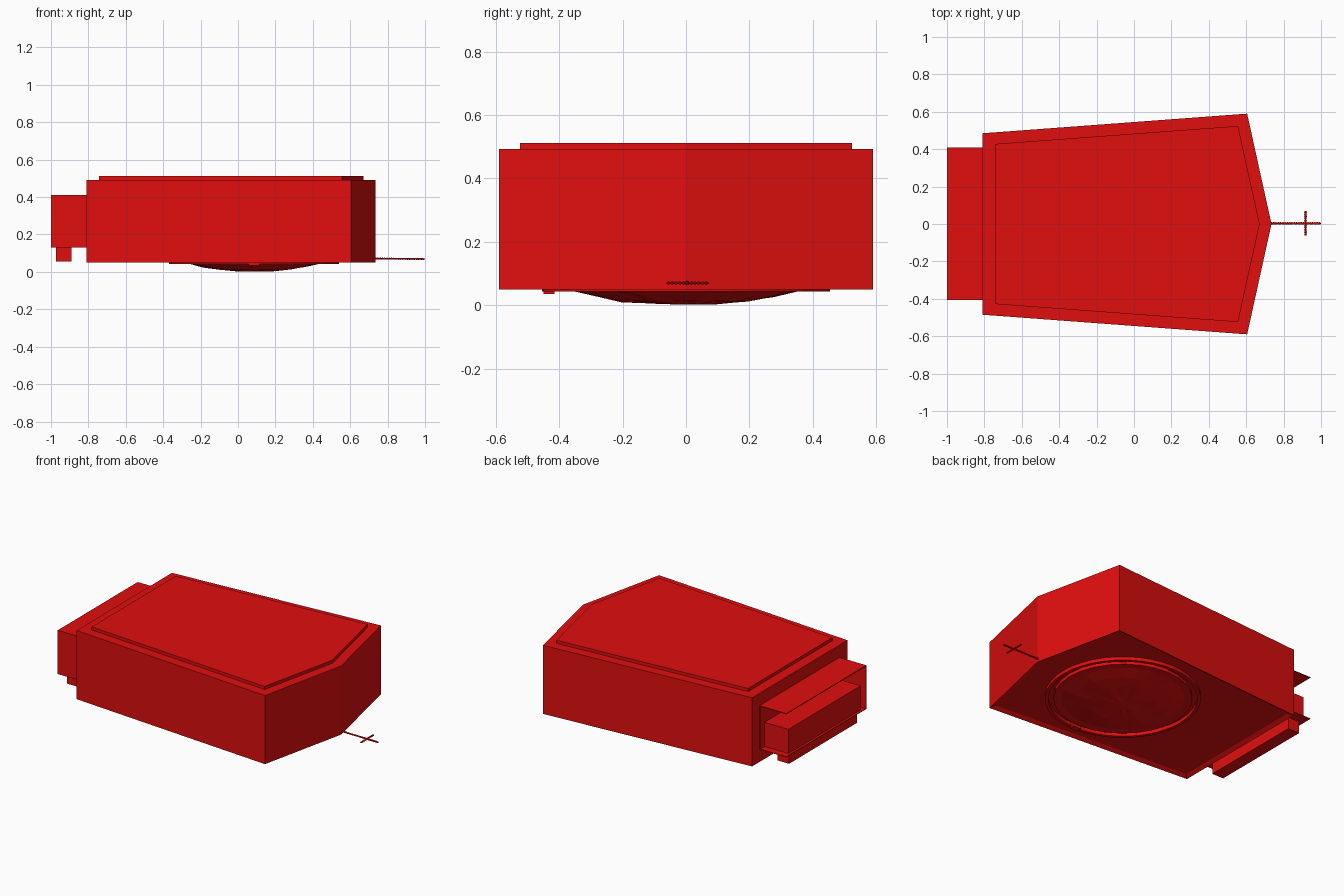
import bpy, bmesh, math, random
from mathutils import Matrix, Vector

if "Cube" in bpy.data.objects:
    bpy.data.objects.remove(bpy.data.objects["Cube"])

random.seed(4)
red = bpy.data.materials.new("red")
red.diffuse_color = (0.75, 0.0045, 0.0045, 1)
red.use_nodes = True
red.node_tree.nodes["Principled BSDF"].inputs["Base Color"].default_value = red.diffuse_color


def finish(name, bm, fix=True):
    if fix:
        bmesh.ops.recalc_face_normals(bm, faces=bm.faces)
    me = bpy.data.meshes.new(name)
    bm.to_mesh(me)
    bm.free()
    me.materials.append(red)
    ob = bpy.data.objects.new(name, me)
    bpy.context.collection.objects.link(ob)
    return ob


def box(name, lo, hi):
    bm = bmesh.new()
    lo, hi = Vector(lo), Vector(hi)
    mat = Matrix.Translation((lo + hi) / 2) @ Matrix.Diagonal((*(hi - lo), 1))
    bmesh.ops.create_cube(bm, size=1, matrix=mat)
    return finish(name, bm)


def prism(name, plan, z0, z1):
    bm = bmesh.new()
    low = [bm.verts.new((x, y, z0)) for x, y in plan]
    high = [bm.verts.new((x, y, z1)) for x, y in plan]
    bm.faces.new(low)
    bm.faces.new(high)
    for i in range(len(plan)):
        j = (i + 1) % len(plan)
        bm.faces.new((low[i], low[j], high[j], high[i]))
    return bm


def lathe(name, profile, cx, segs=40, wobble=0.0):
    # profile of (radius, z) points turned round a vertical axis at x = cx
    bm = bmesh.new()
    rings = []
    for r, z in profile:
        if r == 0:
            rings.append([bm.verts.new((cx, 0, z))] * segs)
            continue
        w = wobble if 0.05 < r < 0.35 else 0
        rings.append([bm.verts.new((cx + r * math.cos(math.tau * i / segs),
                                    r * math.sin(math.tau * i / segs),
                                    max(0, z + random.uniform(-w, w))))
                      for i in range(segs)])
    for a, b in zip(rings, rings[1:]):
        for i in range(segs):
            j = (i + 1) % segs
            quad = [a[i], a[j], b[j], b[i]]
            bm.faces.new(list(dict.fromkeys(quad)))
    return finish(name, bm)


# Body: five-sided prism with a recessed underside
plan = [(-0.81, -0.485), (0.605, -0.59), (0.735, 0), (0.605, 0.59), (-0.81, 0.485)]
bm = prism("body", plan, 0.05, 0.492)
bmesh.ops.recalc_face_normals(bm, faces=bm.faces)
bottom = min(bm.faces, key=lambda f: f.calc_center_median().z)
bmesh.ops.inset_individual(bm, faces=[bottom], thickness=0.025, use_even_offset=True)
bmesh.ops.translate(bm, verts=bottom.verts, vec=(0, 0, 0.015))
finish("body", bm)

# Lid: raised plate of the same outline
lid_plan = [(-0.742, -0.428), (0.556, -0.524), (0.672, 0), (0.556, 0.524), (-0.742, 0.428)]
finish("lid", prism("lid", lid_plan, 0.49, 0.512))

# Rear bay: roof, floor, one side wall and a back panel, open at the rear
box("bay_roof", (-1, -0.405, 0.407), (-0.81, 0.408, 0.412))
box("bay_floor", (-1, -0.405, 0.13), (-0.81, 0.408, 0.134))
box("bay_side", (-1, -0.405, 0.13), (-0.81, -0.401, 0.412))
box("bay_back", (-0.815, -0.405, 0.13), (-0.808, 0.408, 0.412))
box("bay_block", (-0.985, -0.37, 0.134), (-0.815, 0.365, 0.29))
box("bay_foot", (-0.972, -0.35, 0.055), (-0.89, 0.34, 0.13))

# Underside: round collar and an uneven, low-poly dome
CX = 0.085
lathe("outer_collar", [(0.455, 0.066), (0.455, 0.043), (0.435, 0.043), (0.435, 0.066)], CX)
lathe("dome", [(0.405, 0.066), (0.405, 0.044), (0.385, 0.044), (0.36, 0.045), (0.28, 0.027),
               (0.2, 0.012), (0.1, 0.006), (0, 0.002)], CX, 28, 0.004)
box("collar_tab", (CX - 0.03, -0.45, 0.035), (CX + 0.03, -0.415, 0.064))


# Beaded cross at the nose
def bead_row(name, start, end, count):
    bm = bmesh.new()
    a, b = Vector(start), Vector(end)
    for i in range(count):
        p = a.lerp(b, i / (count - 1))
        mat = Matrix.Translation(p) @ Matrix.Diagonal((1, 1, 0.7, 1))
        bmesh.ops.create_icosphere(bm, subdivisions=1, radius=0.008, matrix=mat)
    return finish(name, bm, False)


bead_row("cross_shaft", (0.735, 0.003, 0.072), (0.992, 0.003, 0.068), 22)
bead_row("cross_bar", (0.917, -0.055, 0.07), (0.917, 0.064, 0.07), 11)
box("cross_core", (0.73, -0.001, 0.067), (0.99, 0.007, 0.073))
